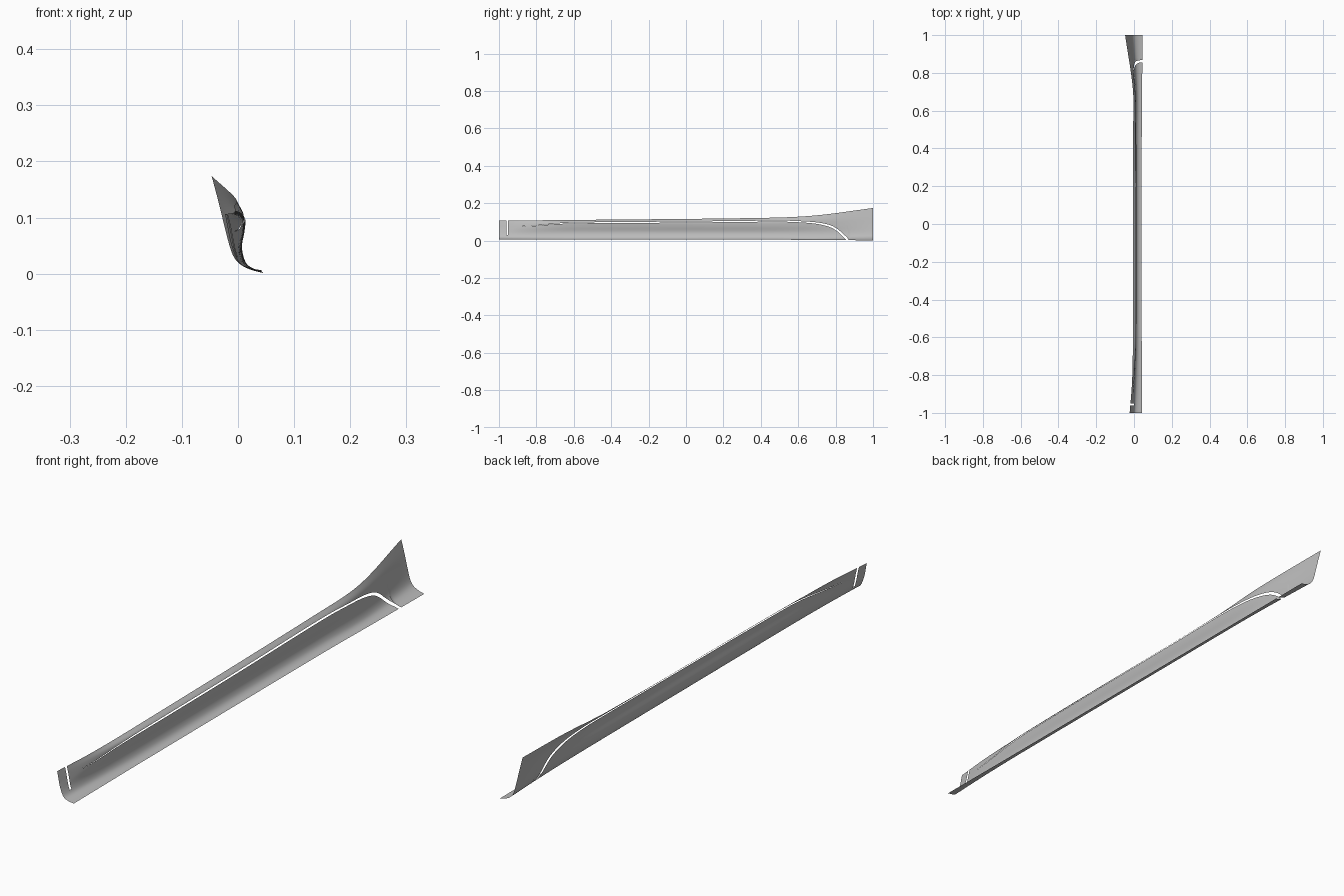
import bpy, bmesh
from mathutils import Vector

if "Cube" in bpy.data.objects:
    bpy.data.objects.remove(bpy.data.objects["Cube"])


def curve(keys, vals, k):
    """Smooth (Hermite) interpolation through values at uneven keys."""
    k = min(max(k, keys[0]), keys[-1])
    n = len(keys)
    i = 0
    while i < n - 2 and k > keys[i + 1]:
        i += 1

    def slope(j):
        a, b = max(j - 1, 0), min(j + 1, n - 1)
        return (vals[b] - vals[a]) / (keys[b] - keys[a])
    h = keys[i + 1] - keys[i]
    u = (k - keys[i]) / h
    return (vals[i] * (2*u**3 - 3*u**2 + 1) + slope(i) * (h * (u**3 - 2*u**2 + u))
            + vals[i + 1] * (3*u**2 - 2*u**3) + slope(i + 1) * (h * (u**3 - u**2)))


# Cross-sections (x, z) from the bottom lip to the top edge, by position y
END_A = [(.043, .006), (.02, .010), (.004, .018), (-.006, .035), (-.014, .06), (-.019, .085), (-.023, .106)]
NEAR = [(.042, .006), (.023, .010), (.009, .020), (.002, .040), (.001, .070), (-.003, .092), (-.010, .108)]
MID_A = [(.041, .006), (.024, .010), (.012, .022), (.006, .045), (.010, .075), (.010, .097), (-.006, .110)]
MID_B = [(.041, .005), (.024, .010), (.012, .022), (.006, .045), (.011, .078), (.010, .103), (-.006, .122)]
FAR = [(.043, .003), (.025, .008), (.013, .020), (.006, .045), (.007, .080), (.005, .110), (-.005, .135)]
END_B = [(.045, .001), (.02, .008), (.0, .020), (-.012, .040), (-.023, .080), (-.034, .125), (-.047, .174)]
SEC_Y = [-1, -.83, -.6, .45, .7, 1]
SECTIONS = [END_A, NEAR, MID_A, MID_B, FAR, END_B]

# Shut line (height by y) and the half width of its gap
SLIT_Y = [-.9, -.8, -.7, -.6, 0, .5, .6, .7, .77, .81, .84, .87]
SLIT_Z = [.075, .080, .089, .094, .099, .104, .101, .093, .077, .055, .028, .0]
GAP_Y = [-.9, -.8, -.5, .6, .75, .87]
GAP = [0, .0008, .0025, .003, .005, .009]


def section(y):
    cols = [curve(SEC_Y, [Vector(s[i]) for s in SECTIONS], y) for i in range(7)]
    return lambda t: curve(list(range(7)), cols, t * 6)


def t_at(prof, z):
    lo, hi = 0.0, 1.0
    for _ in range(22):
        m = (lo + hi) / 2
        lo, hi = (m, hi) if prof(m).y < z else (lo, m)
    return lo


def panel(name, ys, span, rows, mat, cut=None):
    """Sheet lofted along y between two section parameters."""
    bm = bmesh.new()
    grid = []
    for y in ys:
        prof = section(y)
        a, b = span(y, prof)
        pts = [prof(a + (b - a) * j / rows) for j in range(rows + 1)]
        grid.append([bm.verts.new((p.x, y, p.y)) for p in pts])
    for c, d in zip(grid, grid[1:]):
        for j in range(rows):
            f = bm.faces.new((c[j], d[j], d[j + 1], c[j + 1]))
            m = f.calc_center_median()
            if cut and cut(m):
                bm.faces.remove(f)
    bmesh.ops.remove_doubles(bm, verts=bm.verts, dist=.00002)
    me = bpy.data.meshes.new(name)
    bm.to_mesh(me)
    bm.free()
    me.materials.append(mat)
    for p in me.polygons:
        p.use_smooth = True
    ob = bpy.data.objects.new(name, me)
    bpy.context.collection.objects.link(ob)
    return ob


def lower_span(y, prof):
    return 0, t_at(prof, curve(SLIT_Y, SLIT_Z, y) - curve(GAP_Y, GAP, y))


def upper_span(y, prof):
    if y > .868:
        return 0, 1
    return t_at(prof, curve(SLIT_Y, SLIT_Z, y) + curve(GAP_Y, GAP, y)), 1


def steps(a, b, n):
    return [a + (b - a) * i / n for i in range(n + 1)]


grey = bpy.data.materials.new("plain grey")
grey.diffuse_color = (.5, .5, .5, 1)
grey.use_nodes = True
grey.node_tree.nodes["Principled BSDF"].inputs["Base Color"].default_value = grey.diffuse_color

# Narrow upright notch near the front end
notch = lambda m: -.96 < m.y < -.951 and m.z > .03
front_ys = steps(-1, -.96, 4) + steps(-.951, -.9, 4)

# Lower sill panel under the shut line
panel("lower_sill", front_ys + steps(-.88, .6, 60) + steps(.61, .855, 40), lower_span, 24, grey, notch)
# Upper strip that flares into the rear wheel arch end
panel("upper_strip", front_ys + steps(-.88, .6, 60) + steps(.61, .869, 44) + steps(.88, 1, 10),
      upper_span, 24, grey, notch)
